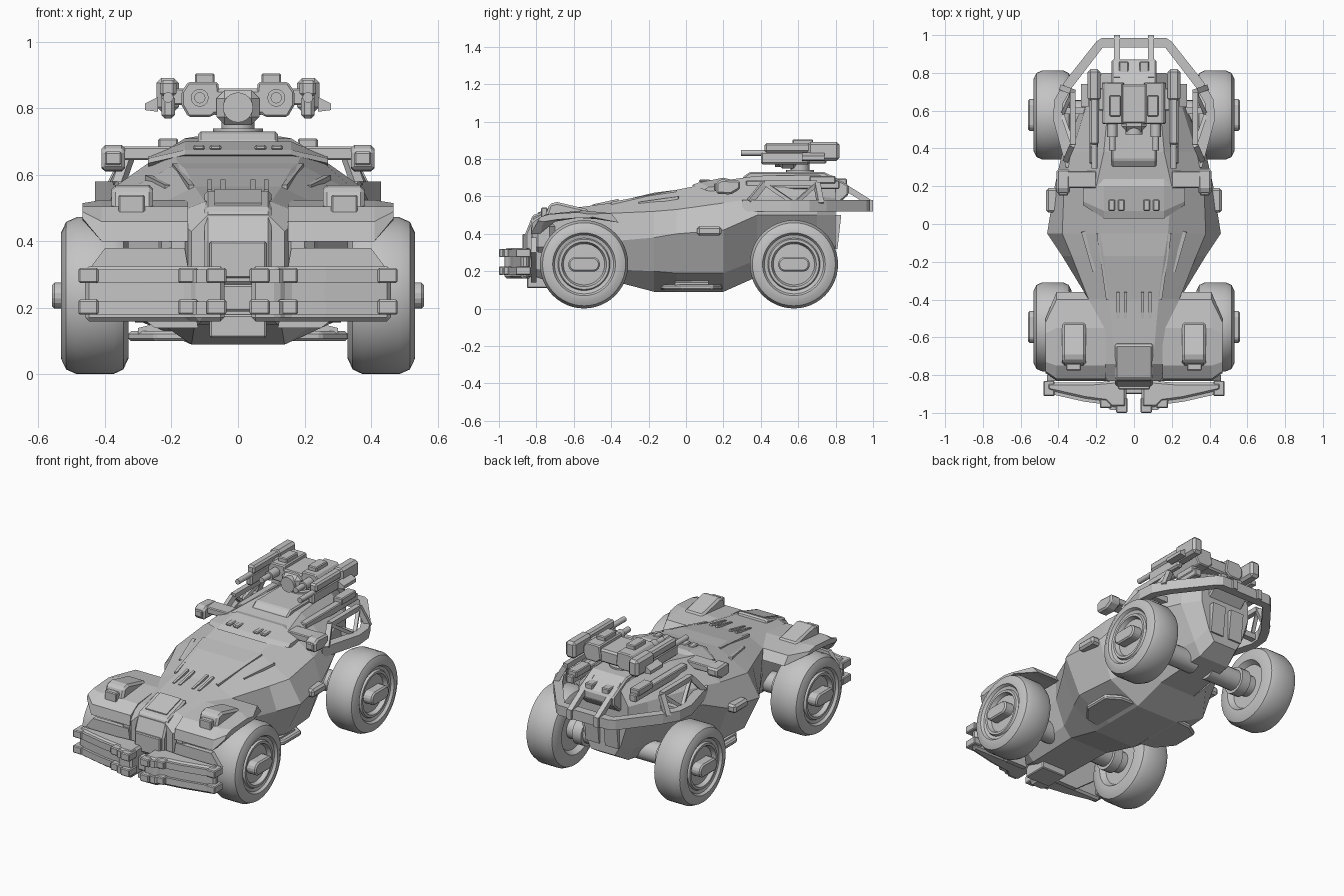
import bpy
import bmesh
import math
from mathutils import Matrix, Vector

default_cube = bpy.data.objects.get("Cube")
if default_cube:
    bpy.data.objects.remove(default_cube, do_unlink=True)

# One plain armour colour for the whole vehicle
armour = bpy.data.materials.new("armour_grey")
armour.use_nodes = True
colour = (.55, .55, .55, 1)
armour.diffuse_color = colour
armour.node_tree.nodes["Principled BSDF"].inputs["Base Color"].default_value = colour


def finish(name, mesh_builder, mirrored=False, bevel=0, smooth=False):
    """Turn a bmesh into a named object with the shared modifiers."""
    bmesh.ops.recalc_face_normals(mesh_builder, faces=mesh_builder.faces)
    mesh = bpy.data.meshes.new(name)
    mesh_builder.to_mesh(mesh)
    mesh_builder.free()
    mesh.materials.append(armour)
    part = bpy.data.objects.new(name, mesh)
    bpy.context.collection.objects.link(part)
    if bevel:
        modifier = part.modifiers.new("edge_bevel", "BEVEL")
        modifier.width = bevel
        modifier.segments = 1
    if mirrored:
        part.modifiers.new("left_right", "MIRROR")
    if smooth:
        bpy.ops.object.select_all(action="DESELECT")
        part.select_set(True)
        bpy.context.view_layer.objects.active = part
        bpy.ops.object.shade_smooth_by_angle(angle=math.radians(35))
    return part


def place(axis, first, second, depth):
    """Map a flat outline point and its depth along an axis into space."""
    if axis == "x":
        return Vector((depth, first, second))
    if axis == "y":
        return Vector((first, depth, second))
    return Vector((first, second, depth))


def prism(name, axis, outline, start, end, mirrored=True, bevel=0, smooth=False, end_outline=None):
    """Extrude an outline along an axis, optionally into a second outline."""
    builder = bmesh.new()
    near = [builder.verts.new(place(axis, a, b, start)) for a, b in outline]
    far = [builder.verts.new(place(axis, a, b, end)) for a, b in end_outline or outline]
    builder.faces.new(near)
    builder.faces.new(far)
    for i in range(len(near)):
        j = (i + 1) % len(near)
        builder.faces.new((near[i], near[j], far[j], far[i]))
    return finish(name, builder, mirrored, bevel, smooth)


def box(name, x, y, z, mirrored=True, bevel=.005):
    outline = [(x[0], y[0]), (x[1], y[0]), (x[1], y[1]), (x[0], y[1])]
    return prism(name, "z", outline, z[0], z[1], mirrored, bevel)


def rod(name, axis, centre, radius, start, end, mirrored=True, sides=20):
    turns = [math.tau * i / sides for i in range(sides)]
    outline = [(centre[0] + radius * math.cos(t), centre[1] + radius * math.sin(t)) for t in turns]
    return prism(name, axis, outline, start, end, mirrored, smooth=True)


def strut(name, start, end, width, mirrored=True):
    """Square bar between two points."""
    start, end = Vector(start), Vector(end)
    span = end - start
    builder = bmesh.new()
    turn = span.to_track_quat("Z", "Y").to_matrix().to_4x4()
    size = Matrix.Diagonal((width, width, span.length, 1))
    bmesh.ops.create_cube(builder, size=1, matrix=Matrix.Translation((start + end) / 2) @ turn @ size)
    return finish(name, builder, mirrored)


def loft(name, sections):
    """Join symmetric sections, each y followed by (half width, height) pairs."""
    builder = bmesh.new()
    rings = []
    for y, *pairs in sections:
        loop = pairs + [(-w, z) for w, z in reversed(pairs)]
        rings.append([builder.verts.new((w, y, z)) for w, z in loop])
    for front, back in zip(rings, rings[1:]):
        for i in range(len(front)):
            j = (i + 1) % len(front)
            builder.faces.new((front[i], front[j], back[j], back[i]))
    builder.faces.new(rings[0])
    builder.faces.new(rings[-1])
    return finish(name, builder)


# Faceted hull: belly, sill, waist, shoulder and roof edge at each station
loft("hull", [
    (-.83, (.09, .18), (.13, .22), (.14, .3), (.14, .43), (.09, .48)),
    (-.74, (.12, .15), (.17, .2), (.19, .35), (.2, .48), (.1, .52)),
    (-.4, (.13, .15), (.18, .21), (.24, .36), (.24, .51), (.13, .565)),
    (-.17, (.14, .09), (.3, .2), (.38, .38), (.33, .52), (.16, .62)),
    (-.05, (.14, .09), (.36, .19), (.46, .4), (.38, .53), (.18, .635)),
    (.2, (.14, .09), (.34, .19), (.42, .42), (.37, .565), (.2, .685)),
    (.38, (.12, .17), (.21, .26), (.38, .5), (.33, .59), (.16, .71)),
    (.7, (.1, .21), (.14, .29), (.24, .5), (.23, .6), (.13, .715)),
    (.8, (.08, .27), (.12, .34), (.17, .5), (.17, .59), (.11, .69)),
])

# Wheels: lathed tyre and rim, with a raised oval hub
tyre_profile = [(.36, 0), (.36, .13), (.33, .15), (.33, .19), (.345, .222), (.375, .236), (.485, .236),
                (.517, .222), (.532, .19), (.532, .168), (.517, .158), (.512, .14), (.524, .134),
                (.524, .12), (.5, .11), (.505, 0)]
wheel_height = .237
for end_name, wheel_y in (("front", -.545), ("rear", .577)):
    builder = bmesh.new()
    points = [builder.verts.new((x, wheel_y, wheel_height + r)) for x, r in tyre_profile]
    edges = [builder.edges.new(pair) for pair in zip(points, points[1:])]
    bmesh.ops.spin(builder, geom=points + edges, cent=(0, wheel_y, wheel_height), axis=(1, 0, 0),
                   angle=math.tau, steps=48, use_merge=True)
    bmesh.ops.remove_doubles(builder, verts=builder.verts, dist=.0001)
    finish(end_name + "_wheel", builder, mirrored=True, smooth=True)
    oval = []
    for i in range(16):
        turn = math.pi * (i + .5) / 8
        side = math.copysign(.045, math.cos(turn))
        oval.append((wheel_y + side + .04 * math.cos(turn), wheel_height + .04 * math.sin(turn)))
    prism(end_name + "_hub", "x", oval, .49, .56, bevel=.008)
    rod(end_name + "_axle", "x", (wheel_y, wheel_height), .062, .05, .37)
    rod(end_name + "_axle_collar", "x", (wheel_y, wheel_height), .08, .25, .31)

# Front fenders: arched inner plate and an outer flare that narrows sideways
fender_arch = [(-.83, .4), (-.82, .46), (-.75, .505), (-.55, .525), (-.4, .51), (-.36, .46),
               (-.42, .475), (-.55, .49), (-.7, .465), (-.78, .4)]
fender_flare = [(-.79, .47), (-.78, .49), (-.73, .505), (-.58, .515), (-.52, .505), (-.5, .49),
                (-.52, .485), (-.58, .485), (-.7, .475), (-.76, .465)]
prism("front_fender", "x", fender_arch, .15, .41)
prism("front_fender_flare", "x", fender_arch, .41, .468, end_outline=fender_flare)
prism("fender_lamp_housing", "x", [(-.76, .47), (-.73, .56), (-.69, .57), (-.52, .53), (-.52, .5)],
      .255, .38, bevel=.012)
box("fender_lamp", (.28, .36), (-.775, -.74), (.48, .54))
box("fender_inner_panel", (.13, .23), (-.82, -.7), (.3, .47), bevel=.03)
prism("fender_mud_panel", "y", [(.12, .14), (.25, .14), (.46, .3), (.4, .38), (.16, .38)], -.83, -.8)

# Nose with grille plate, skid block and hood recess rim
prism("nose_cover", "x", [(-.86, .27), (-.86, .4), (-.82, .5), (-.64, .555), (-.62, .5), (-.8, .27)],
      -.1, .1, False, .01)
box("nose_grille", (-.085, .085), (-.875, -.84), (.29, .4), False)
box("nose_skid", (-.085, .085), (-.85, -.7), (.11, .18), False)
box("nose_bracket", (-.14, .14), (-.9, -.82), (.19, .27), False)
prism("hood_recess_plate", "x", [(-.79, .515), (-.65, .558), (-.65, .548), (-.79, .505)], -.07, .07, False)

# Split front bumper: backing plate, two rails and tall raised guards
bumper_plan = [(.04, -.97), (.12, -.97), (.15, -.94), (.26, -.925), (.46, -.88), (.46, -.84),
               (.22, -.84), (.1, -.83), (.04, -.83)]
prism("bumper_plate", "z", bumper_plan, .16, .325, bevel=.012)
for rail_height in (.18, .275):
    rail_plan = [(x + .005, y - .015) for x, y in bumper_plan]
    prism("bumper_rail", "z", rail_plan, rail_height, rail_height + .04)
    for guard_x, guard_y in ((.035, -1), (.12, -.975), (.42, -.91)):
        box("bumper_guard", (guard_x, guard_x + .06), (guard_y, guard_y + .08),
            (rail_height, rail_height + .045))

# Hood vents
for vent_x in (.045, .085):
    strut("hood_vent", (vent_x, -.5, .55), (vent_x, -.36, .58), .014)
strut("hood_side_vent", (.21, -.25, .56), (.27, -.04, .59), .02)
strut("hood_side_ridge", (.14, -.4, .562), (.19, -.05, .627), .016)

# Windscreen brow with wings that droop along the roof
brow = [(.03, .66), (.07, .675), (.2, .7), (.24, .69), (.1, .655)]
brow_tip = [(.1, .635), (.12, .65), (.2, .655), (.22, .645), (.14, .625)]
prism("windscreen_brow", "x", brow, -.16, .16, False)
prism("windscreen_brow_wing", "x", brow, .16, .27, end_outline=brow_tip)
for latch_x in (.05, .1):
    box("roof_latch", (latch_x, latch_x + .035), (.07, .13), (.675, .69))

# Shoulder pods, side lockers and running boards
prism("shoulder_pod", "x", [(.16, .615), (.16, .675), (.19, .69), (.29, .685), (.29, .64), (.24, .61)],
      .34, .41, bevel=.01)
box("shoulder_pod_arm", (.2, .36), (.19, .28), (.645, .685))
box("shoulder_pod_lens", (.35, .4), (.15, .18), (.63, .67))
box("side_locker", (.4, .465), (.06, .19), (.39, .44), bevel=.012)
prism("running_board", "z", [(.1, -.15), (.25, -.12), (.33, -.02), (.33, .14), (.25, .19), (.1, .2)],
      .1, .13, bevel=.008)
prism("running_board_brace", "y", [(.12, .1), (.3, .12), (.3, .14), (.14, .18)], -.06, .12)

# Rear protective frame, bracing and side trusses
frame_plan = [(.36, .3), (.43, .56), (.42, .66), (.37, .75), (.2, .965), (.17, .985), (0, .985), (0, .935),
              (.165, .935), (.33, .72), (.375, .64), (.38, .58), (.3, .3)]
prism("rear_frame", "z", frame_plan, .52, .58)
strut("frame_rear_brace", (.09, .985, .565), (.09, .77, .7), .032)
strut("frame_rear_post", (.09, .985, .52), (.09, .985, .58), .03)
strut("frame_tie", (.2, .6, .55), (.4, .6, .55), .035)
truss = [(.36, .34, .57), (.325, .42, .67), (.325, .7, .67), (.38, .72, .56)]
for start, end in zip(truss, truss[1:]):
    strut("side_truss", start, end, .03)
strut("side_truss_diagonal", truss[1], (.38, .58, .56), .02)
strut("side_truss_web", (.38, .58, .56), truss[2], .02)

# Rear deck, side rails and tail panel
prism("rear_deck", "x", [(.3, .7), (.34, .73), (.74, .73), (.87, .66), (.87, .61), (.78, .53), (.3, .65)],
      -.12, .12, False, .008)
box("deck_rail", (.19, .235), (.32, .82), (.64, .685))
box("deck_rail_cap", (.18, .24), (.66, .8), (.67, .71))
box("tail_vent", (.03, .08), (.78, .86), (.65, .695))
prism("tail_panel", "x", [(.78, .32), (.81, .32), (.83, .5), (.78, .5)], .02, .11)

# Turret ring and forward sensor
rod("turret_ring", "z", (0, .61), .075, .7, .74, False, 24)
rod("turret_neck", "z", (0, .61), .05, .73, .8, False, 24)
box("turret_core", (-.08, .08), (.53, .74), (.78, .86), False, .01)
box("sensor_housing", (-.065, .065), (.49, .6), (.75, .855), False, .025)
rod("sensor_lens", "y", (0, .803), .045, .475, .52, False, 24)

# Twin inner guns
gun_outline = [(.05, .8), (.08, .775), (.15, .775), (.17, .81), (.17, .85), (.15, .88), (.06, .88)]
prism("inner_gun_body", "y", gun_outline, .53, .75, bevel=.006)
box("inner_gun_sight", (.07, .13), (.57, .68), (.875, .905))
rod("inner_gun_sleeve", "y", (.115, .832), .027, .46, .55, True, 12)
rod("inner_gun_barrel", "y", (.115, .832), .017, .39, .5, True, 12)

# Outer gun pods with long barrels
box("outer_gun_body", (.178, .245), (.65, .82), (.79, .892), bevel=.015)
box("outer_gun_receiver", (.185, .235), (.42, .67), (.835, .885), bevel=.01)
box("outer_gun_magazine", (.19, .23), (.4, .66), (.77, .84), bevel=.01)
rod("outer_gun_barrel", "y", (.21, .833), .016, .295, .55, True, 12)
prism("outer_gun_fin", "y", [(.24, .79), (.28, .795), (.28, .815), (.24, .835)], .62, .74)
box("gun_link", (.15, .2), (.6, .72), (.81, .86))
